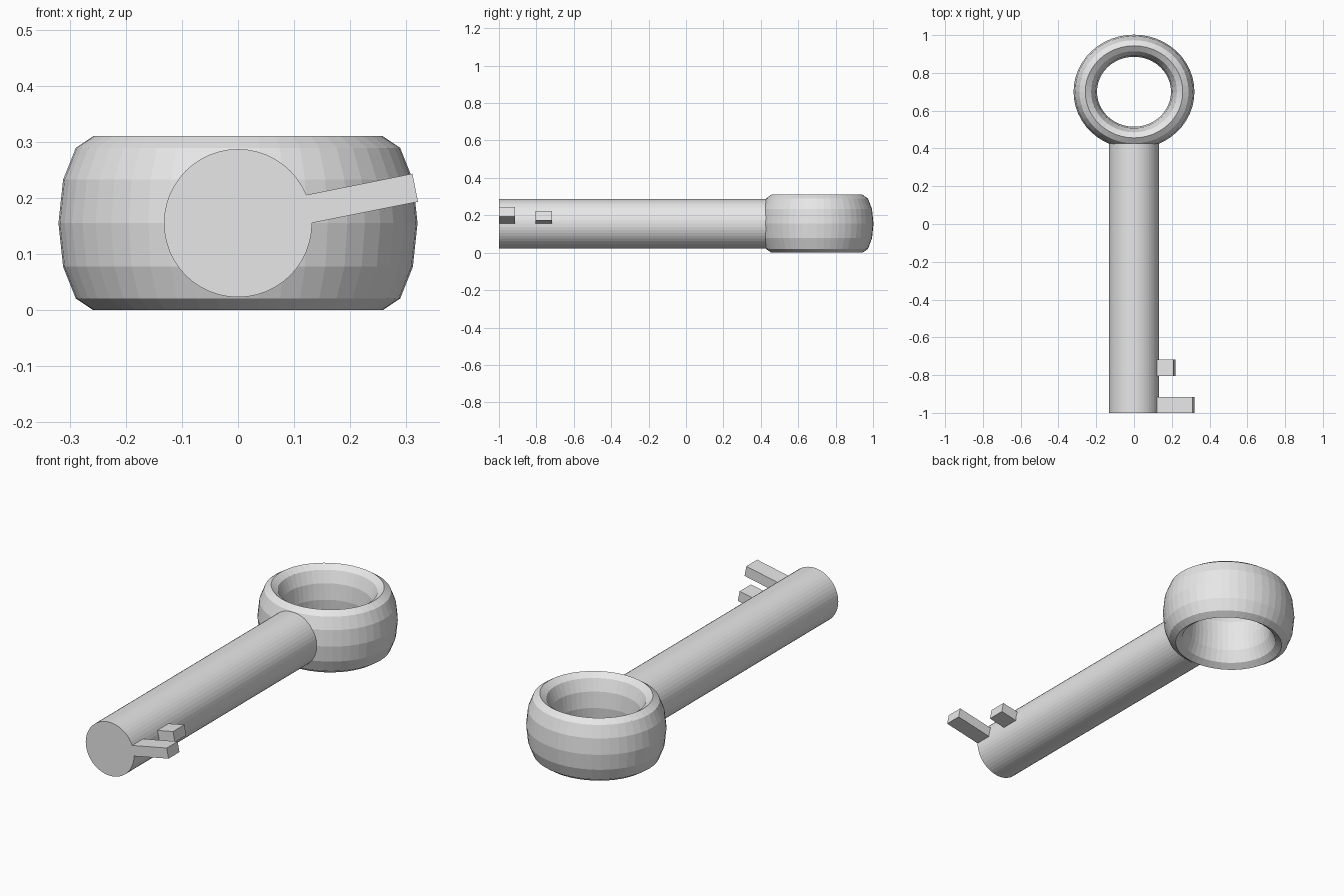
import bpy, bmesh, math
from mathutils import Vector, Matrix

cube = bpy.data.objects.get("Cube")
if cube:
    bpy.data.objects.remove(cube, do_unlink=True)

grey = bpy.data.materials.new("plain_grey")
grey.use_nodes = True
grey.diffuse_color = (0.8, 0.8, 0.8, 1)
grey.node_tree.nodes["Principled BSDF"].inputs["Base Color"].default_value = grey.diffuse_color

MID = 0.155          # height of the shaft axis
SHAFT_R = 0.132


def add_object(name, bm):
    bmesh.ops.recalc_face_normals(bm, faces=bm.faces)
    mesh = bpy.data.meshes.new(name)
    bm.to_mesh(mesh)
    bm.free()
    mesh.materials.append(grey)
    obj = bpy.data.objects.new(name, mesh)
    bpy.context.collection.objects.link(obj)
    return obj


def tooth(name, reach, y0, y1):
    """Box rising slightly outwards from the shaft axis."""
    bm = bmesh.new()
    bmesh.ops.create_cube(bm, size=1)
    start = 0.09
    bmesh.ops.scale(bm, vec=(reach - start, y1 - y0, 0.051), verts=bm.verts)
    bmesh.ops.translate(bm, vec=((reach + start) / 2, (y0 + y1) / 2, 0), verts=bm.verts)
    tilt = Matrix.Rotation(-math.radians(11.3), 4, 'Y')
    bmesh.ops.transform(bm, matrix=Matrix.Translation((0, 0, MID)) @ tilt, verts=bm.verts)
    bmesh.ops.translate(bm, vec=(0, 0, 0.0), verts=bm.verts)
    return add_object(name, bm)


# Ring handle: tall faceted torus, slightly flattened along y
bm = bmesh.new()
sides, around = 12, 48
rings = []
for i in range(around):
    a = math.tau * i / around
    loop = []
    for j in range(sides):
        t = math.tau * j / sides
        r = 0.258 + 0.062 * math.cos(t)
        loop.append(bm.verts.new((r * math.cos(a), 0.7 + 0.945 * r * math.sin(a),
                                  MID * (1 + math.sin(t)))))
    rings.append(loop)
for i in range(around):
    p, q = rings[i], rings[(i + 1) % around]
    for j in range(sides):
        k = (j + 1) % sides
        bm.faces.new((p[j], q[j], q[k], p[k]))
add_object("ring_handle", bm)

# Round shaft, ending inside the ring wall
bm = bmesh.new()
front, back = -1.0, 0.45
bmesh.ops.create_cone(bm, cap_ends=True, segments=48, radius1=SHAFT_R,
                      radius2=SHAFT_R, depth=back - front)
bmesh.ops.rotate(bm, matrix=Matrix.Rotation(math.pi / 2, 3, 'X'), verts=bm.verts)
bmesh.ops.translate(bm, vec=Vector((0, (front + back) / 2, MID)), verts=bm.verts)
add_object("shaft", bm)

# Key teeth on the left side of the shaft
tooth("long_tooth", 0.322, -1.0, -0.915)
tooth("short_tooth", 0.218, -0.805, -0.717)
